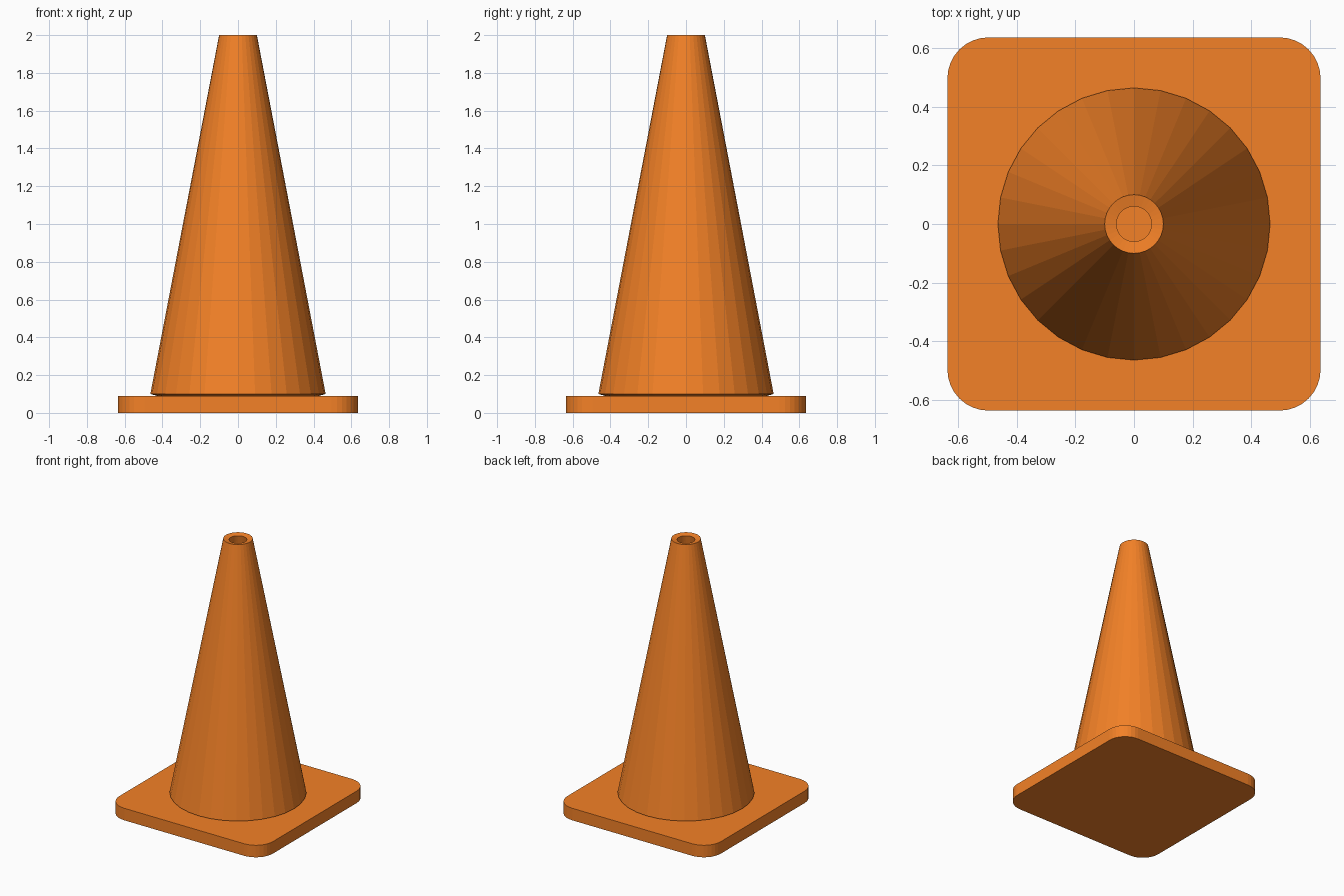
import bpy, bmesh, math

if "Cube" in bpy.data.objects:
    bpy.data.objects.remove(bpy.data.objects["Cube"])

orange = bpy.data.materials.new("orange")
orange.diffuse_color = (0.9, 0.22, 0.02, 1)
orange.use_nodes = True
orange.node_tree.nodes["Principled BSDF"].inputs["Base Color"].default_value = orange.diffuse_color


def add_object(name, bm):
    bmesh.ops.recalc_face_normals(bm, faces=bm.faces)
    mesh = bpy.data.meshes.new(name)
    bm.to_mesh(mesh)
    bm.free()
    mesh.materials.append(orange)
    obj = bpy.data.objects.new(name, mesh)
    bpy.context.collection.objects.link(obj)
    return obj


# Square base slab with rounded vertical corners
HALF, HEIGHT, CORNER = 0.636, 0.09, 0.14
bm = bmesh.new()
bmesh.ops.create_cube(bm, size=1)
for v in bm.verts:
    v.co = (v.co.x * 2 * HALF, v.co.y * 2 * HALF, (v.co.z + 0.5) * HEIGHT)
corners = [e for e in bm.edges if abs(e.verts[0].co.z - e.verts[1].co.z) > 0.01]
bmesh.ops.bevel(bm, geom=corners, offset=CORNER, offset_type='OFFSET',
                segments=8, profile=0.5, affect='EDGES')
add_object("base", bm)

# Hollow cone shell: closed wall profile (radius, z) swept around z,
# with its end rims cut square to the slanted wall
SIDES = 32
profile = [(0.464, 0.10), (0.10, 2.0), (0.06, 1.992), (0.424, 0.089)]
bm = bmesh.new()
rings = []
for r, z in profile:
    rings.append([bm.verts.new((r * math.cos(2 * math.pi * i / SIDES),
                                r * math.sin(2 * math.pi * i / SIDES), z))
                  for i in range(SIDES)])
for k, ring in enumerate(rings):
    nxt = rings[(k + 1) % len(rings)]
    for i in range(SIDES):
        j = (i + 1) % SIDES
        bm.faces.new((ring[i], ring[j], nxt[j], nxt[i]))
add_object("cone", bm)
